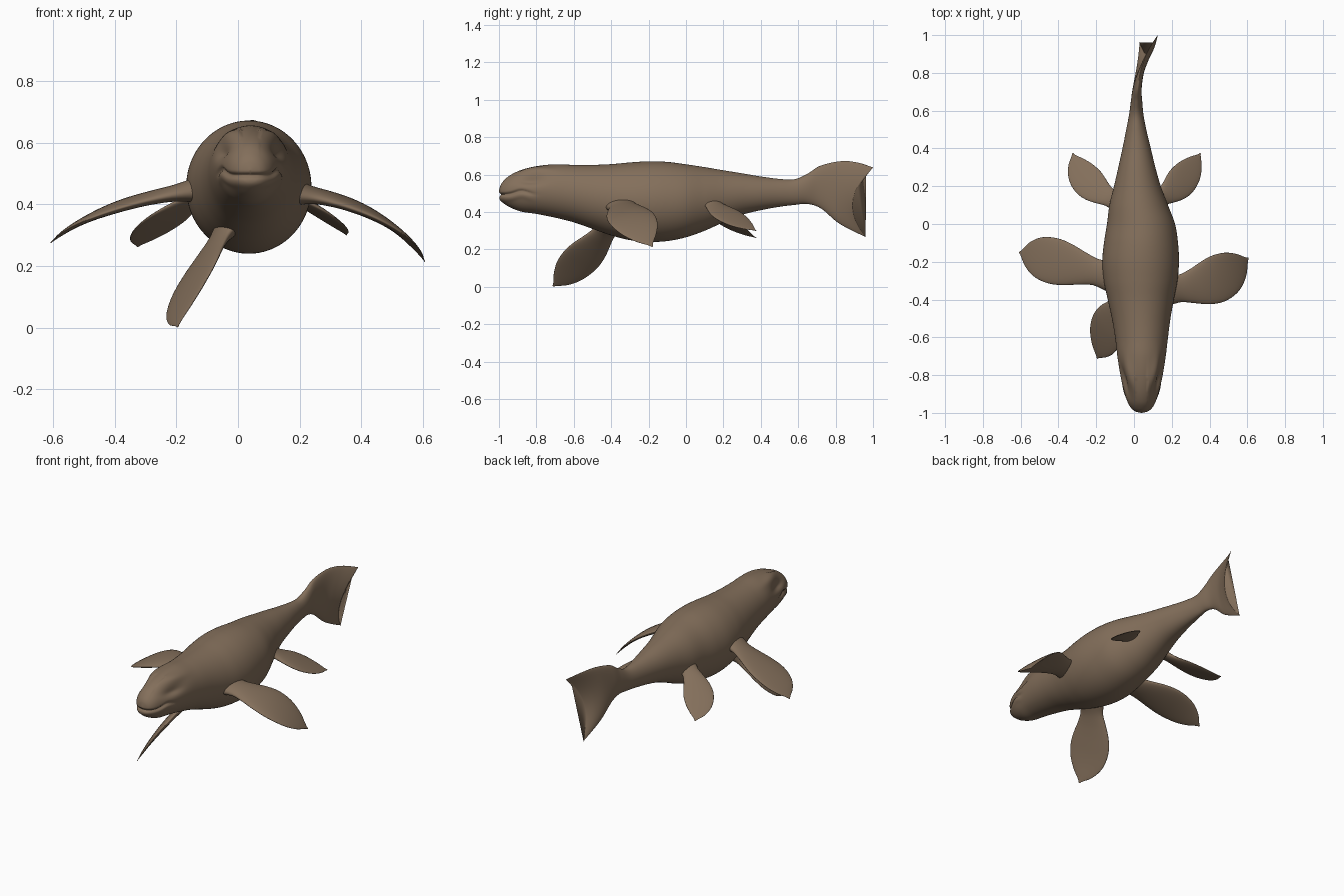
import bpy, bmesh, math
from mathutils import Vector

cube = bpy.data.objects.get("Cube")
if cube:
    bpy.data.objects.remove(cube, do_unlink=True)

# One skin colour for every part
skin = bpy.data.materials.new("brown_skin")
skin.use_nodes = True
skin.diffuse_color = (0.23, 0.16, 0.105, 1)
bsdf = skin.node_tree.nodes["Principled BSDF"]
bsdf.inputs["Base Color"].default_value = skin.diffuse_color
bsdf.inputs["Roughness"].default_value = 0.6


def spline(rows, t):
    """Smooth interpolation through equal-length rows, t from 0 to 1."""
    last = len(rows) - 1
    i = min(int(t * last), last - 1)
    f = t * last - i
    a, b, c, d = (rows[min(max(i + k, 0), last)] for k in (-1, 0, 1, 2))
    return [q + f * ((r - p) + f * ((2 * p - 5 * q + 4 * r - s) + f * (3 * (q - r) + s - p))) / 2
            if 0 < i else q + f * (r - q) + f * (1 - f) * (r - q - (s - q) / 2) * 0.5
            for p, q, r, s in zip(a, b, c, d)]


def loft(name, rings):
    """Skin a list of closed rings and cap both ends."""
    bm = bmesh.new()
    loops = [[bm.verts.new(p) for p in ring] for ring in rings]
    count = len(loops[0])
    for a, b in zip(loops, loops[1:]):
        for i in range(count):
            j = (i + 1) % count
            bm.faces.new((a[i], a[j], b[j], b[i]))
    bm.faces.new(loops[0])
    bm.faces.new(loops[-1])
    bmesh.ops.remove_doubles(bm, verts=bm.verts, dist=0.0002)
    bmesh.ops.recalc_face_normals(bm, faces=bm.faces)
    mesh = bpy.data.meshes.new(name)
    bm.to_mesh(mesh)
    bm.free()
    obj = bpy.data.objects.new(name, mesh)
    bpy.context.collection.objects.link(obj)
    mesh.materials.append(skin)
    for poly in mesh.polygons:
        poly.use_smooth = True
    return obj


# Trunk stations: y, centre x, belly z, back z, half width
trunk = [
    (-1, .04, .5, .51, .002), (-.993, .04, .47, .54, .032), (-.975, .04, .447, .567, .055),
    (-.94, .04, .425, .597, .075), (-.88, .04, .402, .625, .095), (-.8, .04, .39, .645, .112),
    (-.7, .04, .37, .655, .128), (-.6, .04, .345, .652, .14), (-.5, .038, .31, .652, .155),
    (-.4, .036, .275, .656, .175), (-.3, .035, .25, .665, .195), (-.2, .035, .24, .671, .203),
    (-.1, .037, .245, .668, .196), (0, .037, .265, .655, .18), (.1, .025, .3, .64, .155),
    (.2, .018, .345, .623, .124), (.3, .015, .385, .607, .098), (.4, .014, .41, .59, .075),
    (.5, .012, .428, .577, .053)]

# Tail stations: lower edge xyz, upper edge xyz, half width, notch depth
tail = [
    (.012, .58, .438, .012, .58, .575, .038, 0), (.012, .65, .443, .015, .65, .605, .03, 0),
    (.012, .72, .42, .02, .72, .648, .024, .01), (.018, .81, .345, .04, .83, .672, .019, .035),
    (.025, .89, .3, .075, .92, .664, .013, .065), (.03, .965, .265, .125, 1, .638, .003, .09)]

stations = [(x, y, lo, x, y, hi, w, 0) for y, x, lo, hi, w in trunk] + tail


def bump(value, centre, spread):
    return math.exp(-((value - centre) / spread) ** 2)


def sculpt_head(p):
    """Press in the mouth line and eye sockets, raise the brows."""
    side = p.x - .04
    core = Vector((.04, max(p.y, -.9), .5))
    out = (p - core).normalized()
    # Mouth line curling up, then down at the corners
    lip = .493 + .02 * bump(p.y, -.88, .05)
    fade = 1 / (1 + math.exp((p.y + .83) * 70))
    shift = -.011 * fade * bump(p.z, lip, .008) + .004 * fade * bump(p.z, lip - .025, .015)
    if abs(side) > .03:
        shift -= .018 * bump(p.y, -.83, .07) * bump(p.z, .573, .025)
        shift += .010 * bump(p.y, -.79, .09) * bump(p.z, .622, .018)
    return p + out * shift


# Body and tail as one continuous skin
SEGMENTS, STEPS = 112, 230
rings = []
for n in range(STEPS + 1):
    xb, yb, zb, xt, yt, zt, width, notch = spline(stations, n / STEPS)
    low, high = Vector((xb, yb, zb)), Vector((xt, yt, zt))
    ring = []
    for k in range(SEGMENTS):
        angle = math.tau * k / SEGMENTS
        v = (1 - math.cos(angle)) / 2
        p = low.lerp(high, v)
        p.x += width * math.sin(angle)
        p.y -= notch * 4 * v * (1 - v)
        ring.append(sculpt_head(p) if p.y < -.55 else p)
    rings.append(ring)
loft("body_and_tail", rings)

# Leaf shape shared by all flippers: half chord and half thickness along the length
leaf = [(.72, 1.9), (.58, 1.15), (.72, .9), (.9, .8), (1, .7), (.97, .55), (.82, .4), (.5, .25), (.03, .05)]


def flipper(name, root, middle, tip, chord, half_chord, half_thick):
    """Leaf-shaped blade swept along a bent centre line."""
    root, middle, tip = Vector(root), Vector(middle), Vector(tip)
    chord = Vector(chord).normalized()
    control = middle * 2 - (root + tip) / 2
    steps, count = 48, 40
    rings = []
    for n in range(steps + 1):
        t = math.sin(n / steps * math.pi / 2)
        centre = root.lerp(control, t).lerp(control.lerp(tip, t), t)
        along = (control - root).lerp(tip - control, t).normalized()
        across = (chord - along * chord.dot(along)).normalized()
        normal = along.cross(across)
        width, thick = spline(leaf, t)
        ring = []
        for k in range(count):
            a = math.tau * k / count
            ring.append(centre + across * (math.cos(a) * width * half_chord)
                        + normal * (math.sin(a) * thick * half_thick))
        rings.append(ring)
    return loft(name, rings)


# Large front pair
flipper("front_flipper_left", (.16, -.35, .44), (.43, -.295, .37), (.605, -.18, .215),
        (.3, -.95, -.2), .127, .024)
flipper("front_flipper_right", (-.11, -.28, .45), (-.41, -.2, .385), (-.607, -.15, .275),
        (-.28, -.95, -.15), .122, .024)
# Small rear pair
flipper("rear_flipper_left", (.12, .13, .455), (.245, .22, .385), (.352, .375, .3),
        (.75, -.6, -.3), .085, .018)
flipper("rear_flipper_right", (-.08, .12, .45), (-.235, .215, .35), (-.325, .375, .262),
        (-.75, -.6, 0), .085, .018)
# Single flipper under the chest
flipper("chest_flipper", (-.02, -.4, .34), (-.14, -.55, .16), (-.195, -.712, .003),
        (.065, -.09, .045), .118, .022)
